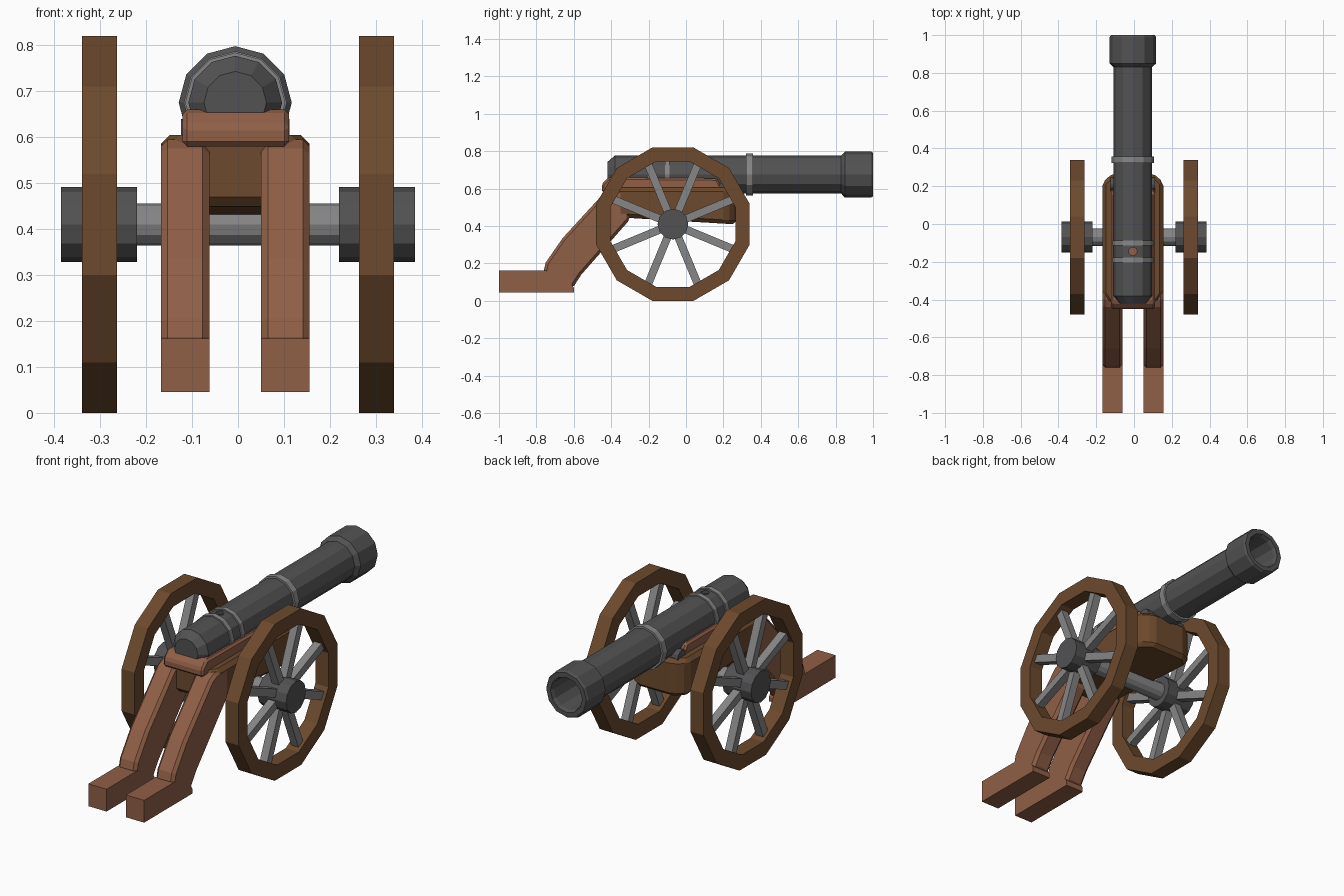
import bpy, bmesh
from math import sin, cos, pi
from mathutils import Matrix, Vector

if "Cube" in bpy.data.objects:
    bpy.data.objects.remove(bpy.data.objects["Cube"])

CX = -0.006                 # slight sideways offset of barrel and carriage
WY, WZ = -0.07, 0.41        # wheel centre


def material(name, rgb):
    m = bpy.data.materials.new(name)
    m.diffuse_color = (*rgb, 1)
    m.use_nodes = True
    m.node_tree.nodes["Principled BSDF"].inputs["Base Color"].default_value = m.diffuse_color
    return m


IRON = material("dark_iron", (0.085, 0.085, 0.088))
STEEL = material("light_steel", (0.24, 0.24, 0.24))
RIM = material("wheel_wood", (0.15, 0.068, 0.026))
WOOD = material("trail_wood", (0.28, 0.115, 0.062))


def finish(name, bm, mat, bevel=0):
    bmesh.ops.remove_doubles(bm, verts=bm.verts, dist=1e-5)
    bmesh.ops.recalc_face_normals(bm, faces=bm.faces)
    me = bpy.data.meshes.new(name)
    bm.to_mesh(me)
    bm.free()
    ob = bpy.data.objects.new(name, me)
    bpy.context.collection.objects.link(ob)
    me.materials.append(mat)
    if bevel:
        b = ob.modifiers.new("bevel", 'BEVEL')
        b.width, b.segments = bevel, 1
    return ob


def lathe(name, profile, axis, origin, mat, n=12, turn=0.0, closed=False):
    """Revolve (radius, distance) points around the x, y or z axis."""
    bm = bmesh.new()
    rings = []
    for r, d in profile:
        ring = []
        for i in range(n):
            a = 2 * pi * i / n + turn
            u, v = r * sin(a), r * cos(a)
            p = {'x': (d, u, v), 'y': (u, d, v), 'z': (u, v, d)}[axis]
            ring.append(bm.verts.new(Vector(p) + Vector(origin)))
        rings.append(ring)
    pairs = list(zip(rings, rings[1:]))
    if closed:
        pairs.append((rings[-1], rings[0]))
    for a, b in pairs:
        for i in range(n):
            j = (i + 1) % n
            bm.faces.new((a[i], a[j], b[j], b[i]))
    return finish(name, bm, mat)


def rod(name, r, a, b, axis, origin, mat, n=12):
    return lathe(name, [(0, a), (r, a), (r, b), (0, b)], axis, origin, mat, n)


def prism(name, pts, lo, hi, axis, mat, bevel=0, warp=None):
    """Extrude a (y, z) outline along x, or an (x, y) outline along z."""
    bm = bmesh.new()
    put = (lambda p, d: (d, p[0], p[1])) if axis == 'x' else (lambda p, d: (p[0], p[1], d))
    a = [bm.verts.new(put(p, lo)) for p in pts]
    b = [bm.verts.new(put(p, hi)) for p in pts]
    bm.faces.new(a)
    bm.faces.new(b)
    for i in range(len(pts)):
        j = (i + 1) % len(pts)
        bm.faces.new((a[i], a[j], b[j], b[i]))
    if warp:
        for v in a:
            v.co.z += warp(v.co)
    return finish(name, bm, mat, bevel)


# Barrel with hollow bore and drilled touch hole
barrel = lathe("barrel", [(0, -0.42), (0.068, -0.42), (0.102, -0.38), (0.102, 0.83),
                          (0.123, 0.85), (0.123, 0.99), (0.116, 1.0), (0.092, 1.0),
                          (0.085, 0.98), (0.085, -0.25), (0, -0.25)],
               'y', (CX, 0, 0.675), IRON)
cutter = rod("touch_hole_cutter", 0.022, 0.70, 0.85, 'z', (CX, -0.145, 0), IRON)
cutter.hide_render = True
cutter.hide_set(True)
cut = barrel.modifiers.new("touch_hole", 'BOOLEAN')
cut.object, cut.operation, cut.solver = cutter, 'DIFFERENCE', 'EXACT'

# Raised bands around the barrel
for y, w, r in ((0.34, 0.036, 0.112), (-0.10, 0.026, 0.109), (-0.19, 0.026, 0.109)):
    lathe("barrel_band", [(0.095, y - w / 2), (r, y - w / 2), (r, y + w / 2), (0.095, y + w / 2)],
          'y', (CX, 0, 0.675), STEEL, closed=True)

# Trunnion carrying the barrel
rod("trunnion", 0.035, -0.118, 0.118, 'x', (CX, 0.21, 0.605), IRON)

# Carriage box with tapered ends
plan = [(0.162, 0.22), (0.105, 0.27), (-0.105, 0.27), (-0.162, 0.22),
        (-0.162, -0.37), (-0.13, -0.42), (0.13, -0.42), (0.162, -0.37)]
prism("carriage_box", [(x + CX, y) for x, y in plan], 0.425, 0.605, 'z', RIM, 0.02,
      lambda c: -0.06 * c.y)

# Bed under the barrel
prism("barrel_bed", [(-0.45, 0.58), (-0.45, 0.625), (-0.415, 0.66), (0.165, 0.655), (0.195, 0.6),
                     (0.19, 0.58)], CX - 0.115, CX + 0.117, 'x', WOOD, 0.012)

# Pair of trail legs and feet
leg = [(-0.74, 0.07), (-0.76, 0.165), (-0.75, 0.205), (-0.66, 0.335), (-0.44, 0.575), (-0.40, 0.595),
       (-0.30, 0.595), (-0.30, 0.435), (-0.56, 0.14), (-0.605, 0.07)]
foot = [(-1.0, 0.045), (-1.0, 0.162), (-0.757, 0.162), (-0.65, 0.15), (-0.6, 0.07), (-0.6, 0.045)]
for s in (-1, 1):
    lo, hi = CX + s * 0.109 - 0.053, CX + s * 0.109 + 0.053
    prism("trail_leg", leg, lo, hi, 'x', WOOD, 0.015)
    prism("trail_foot", foot, lo, hi, 'x', WOOD)

# Axle
rod("axle", 0.046, -0.23, 0.23, 'x', (0, WY, WZ), STEEL)

# Wheels: rim, hub and eight spokes on each side
flat = 1 / cos(pi / 12)
for s in (-1, 1):
    centre = (0, WY, WZ)
    lathe("wheel_rim", [(0.41 * flat, s * 0.263), (0.41 * flat, s * 0.339),
                        (0.335 * flat, s * 0.339), (0.335 * flat, s * 0.263)],
          'x', centre, RIM, turn=pi / 12, closed=True)
    rod("wheel_hub", 0.082, s * 0.22, s * 0.385, 'x', centre, IRON)
    bm = bmesh.new()
    for k in range(8):
        m = (Matrix.Translation((s * 0.301, WY, WZ)) @ Matrix.Rotation(pi / 8 + k * pi / 4, 4, 'X')
             @ Matrix.Translation((0, 0, 0.205)) @ Matrix.Diagonal((0.042, 0.042, 0.30, 1)))
        bmesh.ops.create_cube(bm, size=1, matrix=m)
    finish("wheel_spokes", bm, STEEL)
